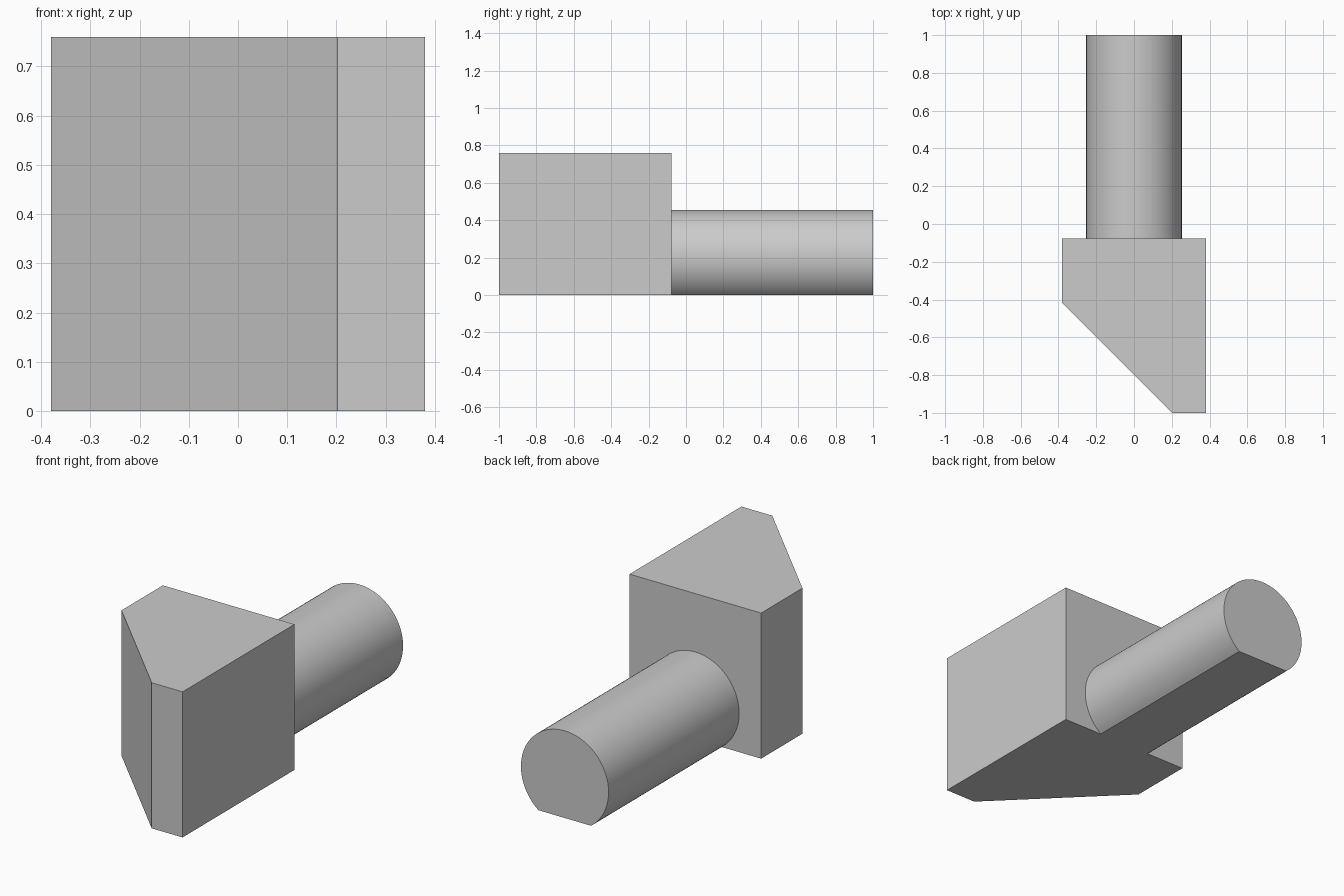
import bpy, bmesh, math

cube = bpy.data.objects.get("Cube")
if cube:
    bpy.data.objects.remove(cube, do_unlink=True)

grey = bpy.data.materials.new("plain grey")
grey.use_nodes = True
colour = (0.6, 0.6, 0.6, 1)
grey.diffuse_color = colour
grey.node_tree.nodes["Principled BSDF"].inputs["Base Color"].default_value = colour


def prism(name, profile, offset):
    """Extrude a closed 3D outline along an offset."""
    bm = bmesh.new()
    face = bm.faces.new([bm.verts.new(p) for p in profile])
    ext = bmesh.ops.extrude_face_region(bm, geom=[face], use_keep_orig=True)
    moved = [v for v in ext["geom"] if isinstance(v, bmesh.types.BMVert)]
    bmesh.ops.translate(bm, verts=moved, vec=offset)
    bmesh.ops.recalc_face_normals(bm, faces=bm.faces)
    mesh = bpy.data.meshes.new(name)
    bm.to_mesh(mesh)
    bm.free()
    mesh.materials.append(grey)
    obj = bpy.data.objects.new(name, mesh)
    bpy.context.collection.objects.link(obj)
    return obj


# Head block with one corner cut at 45 degrees
half, back, height = 0.38, -0.077, 0.76
outline = [(-half, back), (-half, -0.418), (0.202, -1), (half, -1), (half, back)]
prism("head_block", [(x, y, 0) for x, y in outline], (0, 0, height))

# Round shaft with a flat underside resting on the ground
radius, centre, steps = 0.253, 0.202, 72
flat = math.acos(centre / radius)
start, sweep = -math.pi / 2 + flat, 2 * (math.pi - flat)
arc = [start + sweep * i / steps for i in range(steps + 1)]
shaft = prism("shaft",
              [(radius * math.cos(a), back, centre + radius * math.sin(a)) for a in arc],
              (0, 1 - back, 0))

# Smooth the round side, keeping the flat and the ends sharp
bpy.ops.object.select_all(action="DESELECT")
shaft.select_set(True)
bpy.context.view_layer.objects.active = shaft
bpy.ops.object.shade_smooth_by_angle(angle=math.radians(30))
